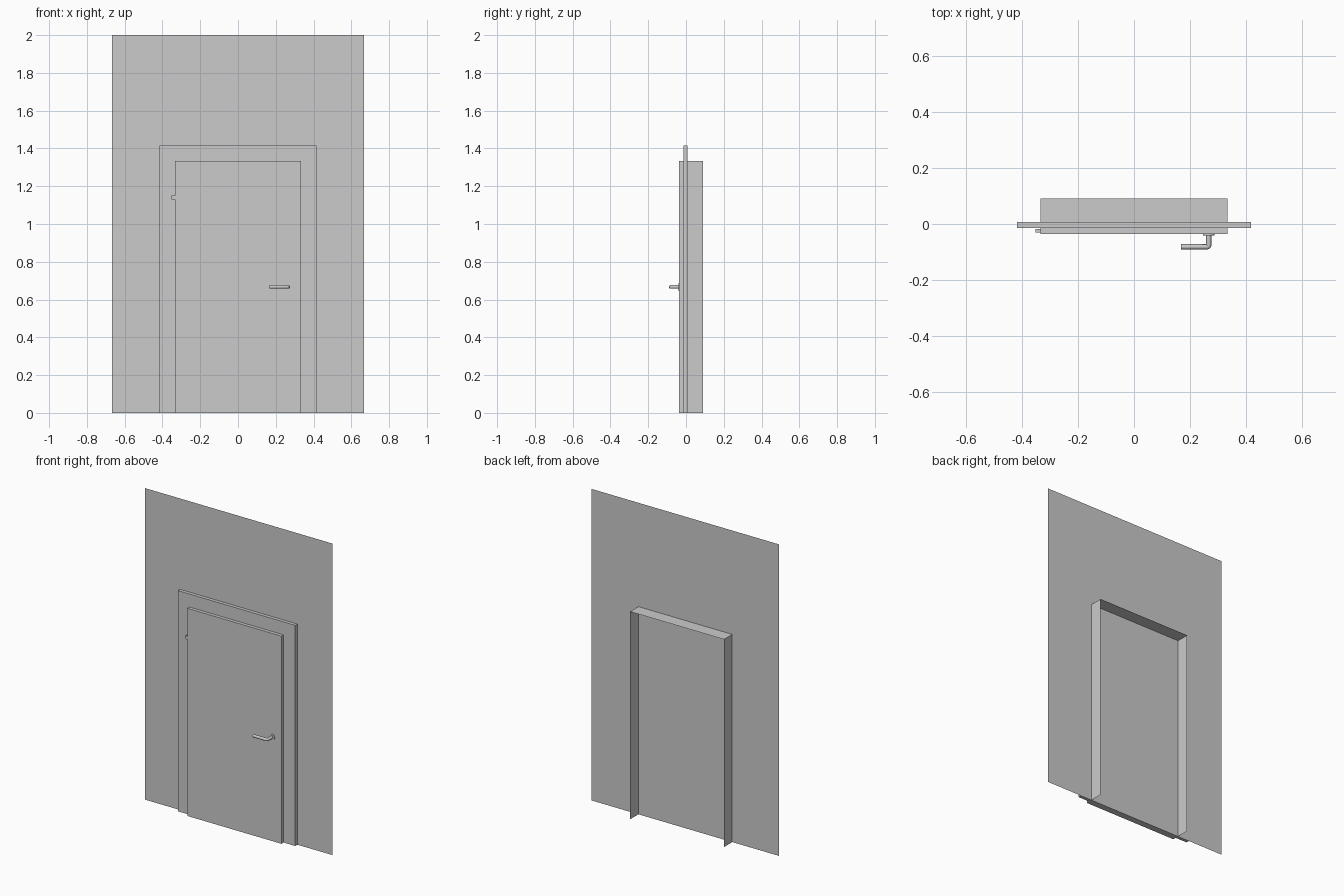
import bpy, bmesh
from math import radians

if "Cube" in bpy.data.objects:
    bpy.data.objects.remove(bpy.data.objects["Cube"])

W, H = 0.3333, 1.3333           # door half width and height
TRIM = 0.0833                   # trim width
WALL_Y, TRIM_Y, DOOR_Y, BACK_Y = 0.007, -0.0145, -0.036, 0.091


def make_object(name, bm):
    bmesh.ops.recalc_face_normals(bm, faces=bm.faces)
    mesh = bpy.data.meshes.new(name)
    bm.to_mesh(mesh)
    bm.free()
    obj = bpy.data.objects.new(name, mesh)
    bpy.context.collection.objects.link(obj)
    return obj


def arch(w, h):
    """Upside-down U outline, left foot to right foot."""
    return [(-w, 0), (-w, h), (w, h), (w, 0)]


def arch_panel(name, outer, inner, y, depth=0):
    """Flat surround with a door opening, optionally extruded towards -y."""
    bm = bmesh.new()
    o = [bm.verts.new((x, y, z)) for x, z in outer]
    i = [bm.verts.new((x, y, z)) for x, z in inner]
    face = bm.faces.new(o + i[::-1])
    if depth:
        ext = bmesh.ops.extrude_face_region(bm, geom=[face], use_keep_orig=True)
        verts = [g for g in ext["geom"] if isinstance(g, bmesh.types.BMVert)]
        bmesh.ops.translate(bm, verts=verts, vec=(0, -depth, 0))
    return make_object(name, bm)


def box(name, lo, hi):
    bm = bmesh.new()
    bmesh.ops.create_cube(bm, size=1)
    for v in bm.verts:
        v.co = [(a + b) / 2 + c * (b - a) for a, b, c in zip(lo, hi, v.co)]
    return make_object(name, bm)


def smooth(obj):
    bpy.ops.object.select_all(action='DESELECT')
    obj.select_set(True)
    bpy.context.view_layer.objects.active = obj
    bpy.ops.object.shade_smooth_by_angle(angle=radians(35))


# Wall sheet and raised trim around the opening
arch_panel("wall", arch(0.6667, 2.0), arch(W, H), WALL_Y)
arch_panel("door_trim", arch(W + TRIM, H + TRIM), arch(W, H), WALL_Y, WALL_Y - TRIM_Y)

# Thin jamb lining running back through the wall
bm = bmesh.new()
front = [bm.verts.new((x, WALL_Y, z)) for x, z in arch(W, H)]
back = [bm.verts.new((x, BACK_Y, z)) for x, z in arch(W, H)]
for k in range(3):
    bm.faces.new((front[k], front[k + 1], back[k + 1], back[k]))
make_object("jamb_lining", bm)

# Door slab and hinge
box("door_slab", (-W, DOOR_Y, 0), (W, WALL_Y, H))
box("hinge", (-0.351, -0.031, 1.129), (-W, -0.018, 1.15))

# Handle rose
HX, HZ = 0.266, 0.667
bpy.ops.mesh.primitive_cylinder_add(vertices=32, radius=0.0205, depth=0.006,
                                    location=(HX, DOOR_Y - 0.002, HZ),
                                    rotation=(radians(90), 0, 0))
rose = bpy.context.object
rose.name = "handle_rose"
smooth(rose)

# L-shaped lever swept along a path
curve = bpy.data.curves.new("handle_lever", 'CURVE')
curve.dimensions = '3D'
curve.bevel_depth = 0.0095
curve.bevel_resolution = 4
curve.use_fill_caps = True
path = [(HX, DOOR_Y), (HX, -0.076), (HX - 0.0015, -0.0800), (HX - 0.0055, -0.0815), (0.167, -0.0815)]
spline = curve.splines.new('POLY')
spline.points.add(len(path) - 1)
for p, (x, y) in zip(spline.points, path):
    p.co = (x, y, HZ, 1)
lever = bpy.data.objects.new("handle_lever", curve)
bpy.context.collection.objects.link(lever)
bpy.ops.object.select_all(action='DESELECT')
lever.select_set(True)
bpy.context.view_layer.objects.active = lever
bpy.ops.object.convert(target='MESH')
smooth(bpy.context.object)
